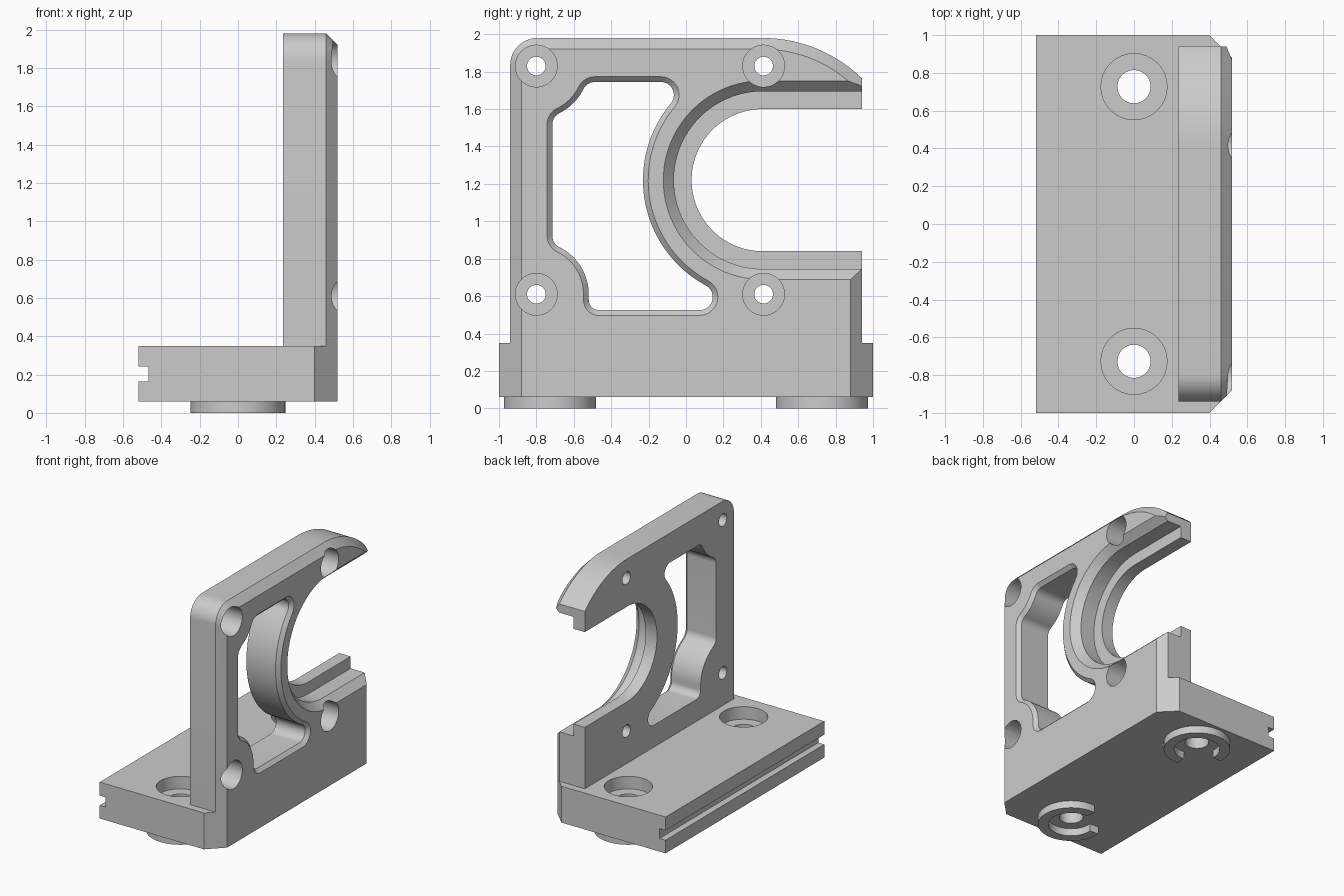
import bpy, bmesh
from math import sin, cos, acos, radians, degrees

cube = bpy.data.objects.get("Cube")
if cube:
    bpy.data.objects.remove(cube, do_unlink=True)

grey = bpy.data.materials.new("plain_grey")
grey.use_nodes = True
COLOUR = (0.6, 0.6, 0.6, 1)
grey.diffuse_color = COLOUR
grey.node_tree.nodes["Principled BSDF"].inputs["Base Color"].default_value = COLOUR

BORE = (0.41, 1.22)
SCREWS = [(y, z) for y in (-0.8, 0.415) for z in (0.61, 1.83)]


def arc(centre, r, start, end, steps=12):
    angles = [radians(start + (end - start) * i / steps) for i in range(steps + 1)]
    return [(centre[0] + r * cos(a), centre[1] + r * sin(a)) for a in angles]


def loft(name, axis, sections):
    """Closed solid through (level, outline) sections along the x, y or z axis."""
    place = {"x": lambda l, a, b: (l, a, b),
             "y": lambda l, a, b: (a, l, b),
             "z": lambda l, a, b: (a, b, l)}[axis]
    bm = bmesh.new()
    rings = [[bm.verts.new(place(l, a, b)) for a, b in pts] for l, pts in sections]
    for low, high in zip(rings, rings[1:]):
        for i in range(len(low)):
            j = (i + 1) % len(low)
            bm.faces.new((low[i], low[j], high[j], high[i]))
    bm.faces.new(rings[0][::-1])
    bm.faces.new(rings[-1])
    bmesh.ops.remove_doubles(bm, verts=bm.verts, dist=0.003)
    # All faces wind alike, so the signed volume tells which way they point
    if bm.calc_volume(signed=True) < 0:
        bmesh.ops.reverse_faces(bm, faces=bm.faces)
    mesh = bpy.data.meshes.new(name)
    bm.to_mesh(mesh)
    bm.free()
    mesh.materials.append(grey)
    obj = bpy.data.objects.new(name, mesh)
    bpy.context.collection.objects.link(obj)
    return obj


def bore(axis, centre, steps):
    """Stepped round cutter from (level, radius) pairs."""
    return loft("bore_cutter", axis,
                [(l, arc(centre, r, 0, 348.75, 31)) for l, r in steps])


def select(obj):
    bpy.ops.object.select_all(action="DESELECT")
    obj.select_set(True)
    bpy.context.view_layer.objects.active = obj


def combine(target, other, operation="DIFFERENCE"):
    mod = target.modifiers.new("combine", "BOOLEAN")
    mod.operation = operation
    mod.solver = "EXACT"
    mod.object = other
    select(target)
    bpy.ops.object.modifier_apply(modifier=mod.name)
    bpy.data.objects.remove(other, do_unlink=True)


def plate_outline(d):
    """Side profile of the upright, inset by d along its outer edge."""
    tip = degrees(acos(0.53 / (0.76 - d)))
    return ([(0.94, 0.2), (-0.94 + d, 0.2)]
            + arc((-0.795, 1.835), 0.145 - d, 180, 90)
            + arc(BORE, 0.76 - d, 90, tip, 20))


def window_outline(d):
    """Lightening window, grown outward by d."""
    f, hub = 0.07 + d, 0.28 - d
    return (arc((-0.465, 0.58), 0.055 + d, 180, 270)
            + arc((0.073, 0.595), f, 270, 421.7)
            + arc(BORE, 0.64 - d, 241.7, 140.1, 40)
            + arc((-0.135, 1.675), f, -39.9, 90)
            + arc((-0.486, 1.675), f, 90, 153.7)
            + arc((-0.8, 1.83), hub, -26.3, -63.7)
            + arc((-0.645, 1.516), f, 116.3, 180)
            + arc((-0.645, 0.924), f, 180, 243.7)
            + arc((-0.8, 0.61), hub, 63.7, 0, 20))


def cut_mouth(target, steps):
    """U-shaped mouth, open toward the back, from (level, radius) pairs."""
    sections = [(x, [(1.2, BORE[1] + r)] + arc(BORE, r, 90, 270, 48)
                 + [(1.2, BORE[1] - r)]) for x, r in steps]
    combine(target, loft("mouth_cutter", "x", sections))


# Upright plate with chamfered outer edge
plate = loft("upright_plate", "x", [(0.235, plate_outline(0)),
                                    (0.46, plate_outline(0)),
                                    (0.52, plate_outline(0.06))])

# Lightening window with a small chamfer
combine(plate, loft("window_cutter", "x", [(0.1, window_outline(0)),
                                           (0.492, window_outline(0)),
                                           (0.532, window_outline(0.04))]))

# Through mouth, then a chamfered rebate that leaves a thin lip
cut_mouth(plate, [(0.1, 0.38), (0.6, 0.38)])
cut_mouth(plate, [(0.335, 0.475), (0.46, 0.475), (0.54, 0.55)])

# Corner chamfer below the mouth
wedge = [(0.4, 1.0), (0.6, 0.8), (0.7, 1.1)]
combine(plate, loft("wedge_cutter", "z", [(0, wedge), (1.2, wedge)]))

# Counterbored screw holes
for spot in SCREWS:
    combine(plate, bore("x", spot, [(0.1, 0.05), (0.335, 0.05),
                                    (0.335, 0.112), (0.6, 0.112)]))

# Base block with two chamfered corners
footprint = [(-0.52, -1), (0.4, -1), (0.52, -0.88),
             (0.52, 0.88), (0.4, 1), (-0.52, 1)]
base = loft("base_block", "z", [(0.06, footprint), (0.35, footprint)])

# Groove along the base edge
groove = [(-0.6, 0.165), (-0.467, 0.165), (-0.467, 0.243), (-0.6, 0.243)]
combine(base, loft("groove_cutter", "y", [(-1.2, groove), (1.2, groove)]))

combine(base, plate, "UNION")
base.name = "bracket_body"

parts = [base]
for side, label in ((-1, "front"), (1, "back")):
    centre = (0, side * 0.727)
    # Counterbored mounting hole
    combine(base, bore("z", centre, [(0, 0.088), (0.25, 0.088),
                                     (0.25, 0.175), (0.5, 0.175)]))
    # Open ring foot, gap facing inward
    gap = 180 + side * 45
    ring = (arc(centre, 0.247, gap + 40, gap + 320, 36)
            + arc(centre, 0.17, gap + 320, gap + 40, 36))
    parts.append(loft(label + "_ring_foot", "z", [(0, ring), (0.06, ring)]))

for part in parts:
    select(part)
    bpy.ops.object.shade_smooth_by_angle(angle=radians(25))
